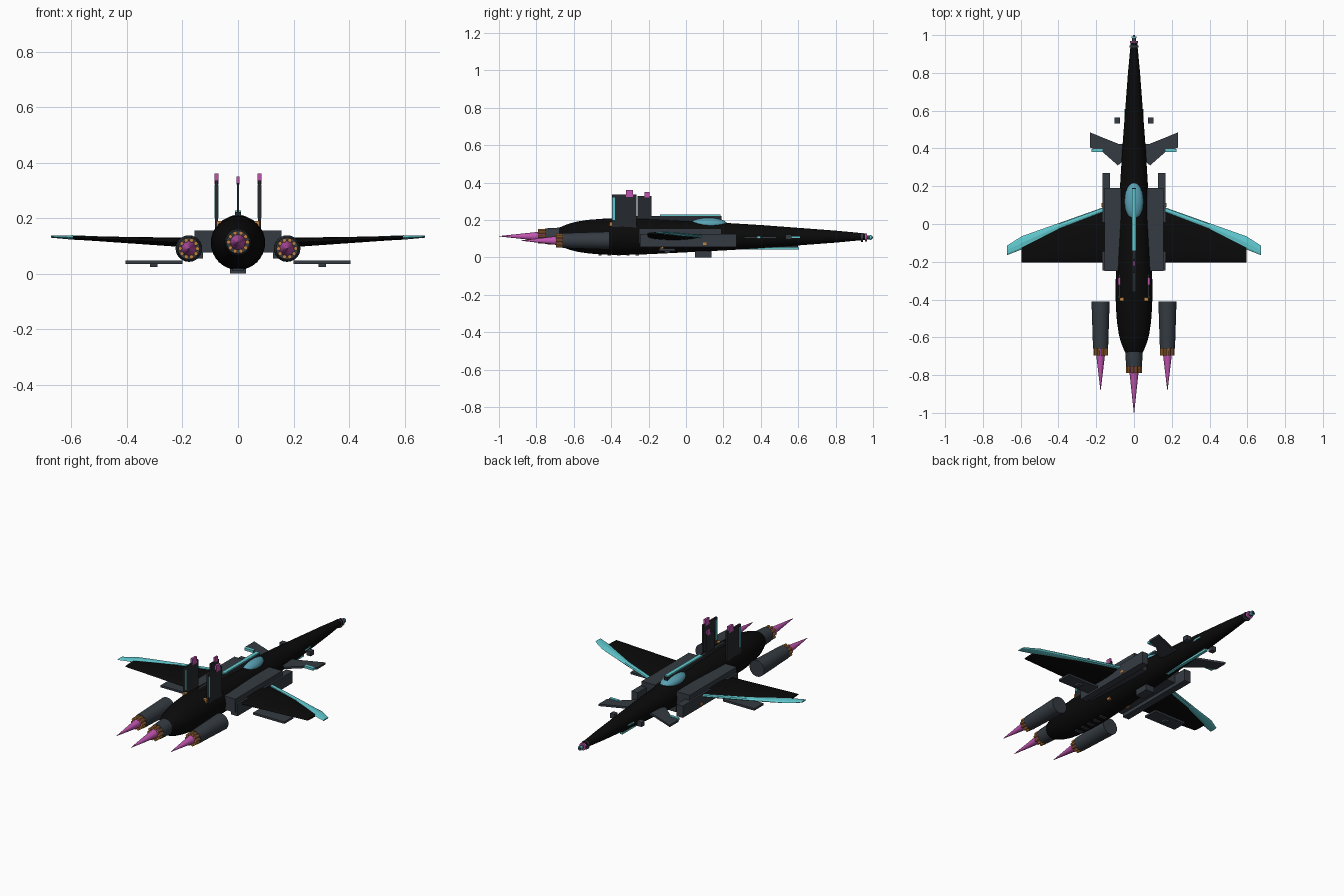
import bpy, bmesh, math
from mathutils import Vector

if "Cube" in bpy.data.objects:
    bpy.data.objects.remove(bpy.data.objects["Cube"])

def material(name, rgb):
    m = bpy.data.materials.new(name)
    m.diffuse_color = (*rgb, 1)
    m.use_nodes = True
    m.node_tree.nodes["Principled BSDF"].inputs["Base Color"].default_value = m.diffuse_color
    return m

BLACK = material("hull_black", (0.003, 0.003, 0.003))
GRAY = material("dark_gray", (0.035, 0.044, 0.054))
COAL = material("charcoal", (0.018, 0.022, 0.026))
CYAN = material("cyan_trim", (0.12, 0.60, 0.64))
GLASS = material("canopy_blue", (0.10, 0.36, 0.46))
PINK = material("plasma_pink", (0.53, 0.09, 0.43))
ORANGE = material("orange_metal", (0.55, 0.22, 0.05))

def finish(name, bm, mat, mirror=False, smooth=False):
    """Turn a bmesh into an object, optionally adding a copy mirrored in x."""
    if mirror:
        ret = bmesh.ops.duplicate(bm, geom=bm.verts[:] + bm.edges[:] + bm.faces[:])
        for v in ret["geom"]:
            if isinstance(v, bmesh.types.BMVert):
                v.co.x *= -1
    bmesh.ops.recalc_face_normals(bm, faces=bm.faces[:])
    me = bpy.data.meshes.new(name)
    bm.to_mesh(me)
    bm.free()
    me.materials.append(mat)
    ob = bpy.data.objects.new(name, me)
    bpy.context.collection.objects.link(ob)
    if smooth:
        bpy.ops.object.select_all(action='DESELECT')
        ob.select_set(True)
        bpy.context.view_layer.objects.active = ob
        bpy.ops.object.shade_smooth_by_angle(angle=math.radians(35))
    return ob

def loft(bm, rings):
    """Skin a list of equal-length point rings and cap the ends."""
    vs = [[bm.verts.new(p) for p in r] for r in rings]
    n = len(vs[0])
    for a, b in zip(vs, vs[1:]):
        for i in range(n):
            bm.faces.new((a[i], a[(i + 1) % n], b[(i + 1) % n], b[i]))
    bm.faces.new(vs[0])
    bm.faces.new(vs[-1][::-1])

def circle(c, y, r, n):
    return [(c[0] + r * math.cos(2 * math.pi * i / n), y,
             c[1] + r * math.sin(2 * math.pi * i / n)) for i in range(n)]

def turned(name, c, profile, mat, n=24, mirror=False):
    """Round part along y from (y, radius) pairs, centred on c = (x, z)."""
    bm = bmesh.new()
    loft(bm, [circle(c, y, r, n) for y, r in profile])
    return finish(name, bm, mat, mirror, True)

def boxes(name, specs, mat, mirror=False):
    """Boxes given as (x0, x1, y0, y1, z0, z1)."""
    bm = bmesh.new()
    for x0, x1, y0, y1, z0, z1 in specs:
        loft(bm, [[(x0, y0, z), (x1, y0, z), (x1, y1, z), (x0, y1, z)] for z in (z0, z1)])
    return finish(name, bm, mat, mirror)

def section(x, lead, trail, z, t, n):
    """Lens-shaped wing section."""
    pts = []
    for k in range(2 * n):
        a = math.pi * k / n
        pts.append((x, (lead + trail) / 2 + (lead - trail) / 2 * math.cos(a), z + t * math.sin(a)))
    return pts

# Fuselage
CZ = 0.111
turned("fuselage", (0, CZ), [
    (-0.68, 0.047), (-0.65, 0.06), (-0.62, 0.071), (-0.58, 0.081), (-0.52, 0.09), (-0.44, 0.096),
    (-0.34, 0.098), (-0.2, 0.094), (0, 0.084), (0.2, 0.074), (0.4, 0.062), (0.6, 0.047),
    (0.8, 0.032), (0.96, 0.017)], BLACK, 32)

# Nose sensor
NZ = (0, CZ - 0.005)
turned("nose_probe", NZ, [(0.95, 0.012), (0.985, 0.01), (1.0, 0.004)], GRAY, 12)
turned("nose_ring_rear", NZ, [(0.935, 0.025), (0.945, 0.025)], GRAY, 16)
turned("nose_ring_pink", NZ, [(0.958, 0.021), (0.968, 0.021)], PINK, 16)
turned("nose_ring_cyan", NZ, [(0.984, 0.014), (0.992, 0.014)], CYAN, 16)

# Wings and cyan leading edges
bm = bmesh.new()
loft(bm, [section(0.05, 0.11, -0.205, 0.106, 0.021, 8), section(0.595, -0.09, -0.205, 0.129, 0.006, 8)])
finish("wings", bm, BLACK, True, True)
bm = bmesh.new()
loft(bm, [section(x, a, b, z, t, 4) for x, a, b, z, t in (
    (0.13, 0.10, 0.075, 0.111, 0.008), (0.40, 0.004, -0.03, 0.121, 0.009),
    (0.595, -0.065, -0.135, 0.13, 0.008), (0.673, -0.115, -0.165, 0.133, 0.004))])
finish("wing_leading_edges", bm, CYAN, True)

# Canards with cyan trailing flaps
outline = [(0.04, 0.42), (0.085, 0.425), (0.233, 0.485), (0.233, 0.405), (0.165, 0.38), (0.085, 0.31), (0.04, 0.35)]
bm = bmesh.new()
loft(bm, [[(x, y, z) for x, y in outline] for z in (0.1, 0.112)])
finish("canards", bm, GRAY, True)
boxes("canard_flaps", [(0.168, 0.225, 0.38, 0.397, 0.101, 0.115)], CYAN, True)
boxes("nose_pods", [(0.074, 0.103, 0.533, 0.563, 0.095, 0.122)], GRAY, True)
boxes("nose_side_strips", [(0.042, 0.05, 0.54, 0.61, 0.104, 0.112)], CYAN, True)

# Side intakes
boxes("intake_ducts", [(0.07, 0.157, -0.25, 0.19, 0.075, 0.155)], GRAY, True)
boxes("intake_scoops", [(0.127, 0.168, -0.245, 0.27, 0.055, 0.125)], GRAY, True)
boxes("intake_lights", [(0.15, 0.171, 0.09, 0.11, 0.066, 0.08)], ORANGE, True)

# Canopy
bm = bmesh.new()
bmesh.ops.create_uvsphere(bm, u_segments=24, v_segments=12, radius=1)
for v in bm.verts:
    v.co = Vector((v.co.x * 0.05, 0.12 + v.co.y * 0.1, 0.178 + v.co.z * 0.034))
finish("canopy", bm, GLASS, False, True)

# Dorsal spine with cyan cap
boxes("spine", [(-0.01, 0.01, -0.36, 0.19, 0.18, 0.222)], COAL)
boxes("spine_cap", [(-0.011, 0.011, -0.14, 0.185, 0.222, 0.228)], CYAN)

# Twin fins and small centre fin
boxes("twin_fins", [(0.072, 0.082, -0.395, -0.265, 0.15, 0.335)], COAL, True)
boxes("fin_trim", [(0.071, 0.084, -0.394, -0.38, 0.2, 0.32)], CYAN, True)
boxes("fin_tips", [(0.071, 0.084, -0.322, -0.283, 0.322, 0.36)], PINK, True)
boxes("fin_root_vents", [(0.055, 0.078, -0.408, -0.388, 0.165, 0.19)], ORANGE, True)
boxes("centre_fin", [(-0.004, 0.004, -0.26, -0.185, 0.18, 0.327)], COAL)
boxes("centre_fin_tip", [(-0.005, 0.005, -0.222, -0.195, 0.32, 0.349)], PINK)

# Engines: housing, ring of small nozzles and plasma cone
def engine(name, c, profile, y, tip, r, mirror):
    turned(name + "_housing", c, profile, GRAY, 24, mirror)
    bm = bmesh.new()
    for k in range(10):
        a = 2 * math.pi * k / 10
        p = (c[0] + r * math.cos(a), c[1] + r * math.sin(a))
        loft(bm, [circle(p, yy, 0.0075, 8) for yy in (y + 0.01, y - 0.037)])
    finish(name + "_nozzles", bm, ORANGE, mirror, True)
    turned(name + "_plasma", c, [(y + 0.005, 0.028), (tip, 0.001)], PINK, 16, mirror)

engine("centre_engine", (0, 0.113), [(-0.66, 0.047), (-0.755, 0.042)], -0.753, -1.0, 0.034, False)
engine("side_engine", (0.177, 0.09), [(-0.41, 0.048), (-0.66, 0.04)], -0.658, -0.88, 0.031, True)

# Under-wing pylons and stores
boxes("underwing_plates", [(0.2, 0.405, -0.145, -0.06, 0.035, 0.047)], GRAY, True)
boxes("underwing_sensors", [(0.29, 0.317, -0.115, -0.085, 0.023, 0.037)], GRAY, True)

# Belly details
boxes("belly_sensor", [(-0.028, 0.028, 0.048, 0.135, 0.0, 0.035)], GRAY)
boxes("belly_strip", [(-0.008, 0.008, 0.25, 0.605, 0.042, 0.052)], CYAN)
boxes("belly_strip_mount", [(-0.006, 0.006, 0.25, 0.6, 0.05, 0.075)], COAL)
boxes("belly_vents", [(-0.02, 0.02, y - 0.009, y + 0.009, 0.01, 0.03)
                      for y in (-0.46, -0.41, -0.36, -0.31, -0.26)], GRAY)
boxes("belly_lights", [(0.05, 0.07, -0.14, -0.12, 0.04, 0.06)], ORANGE, True)
